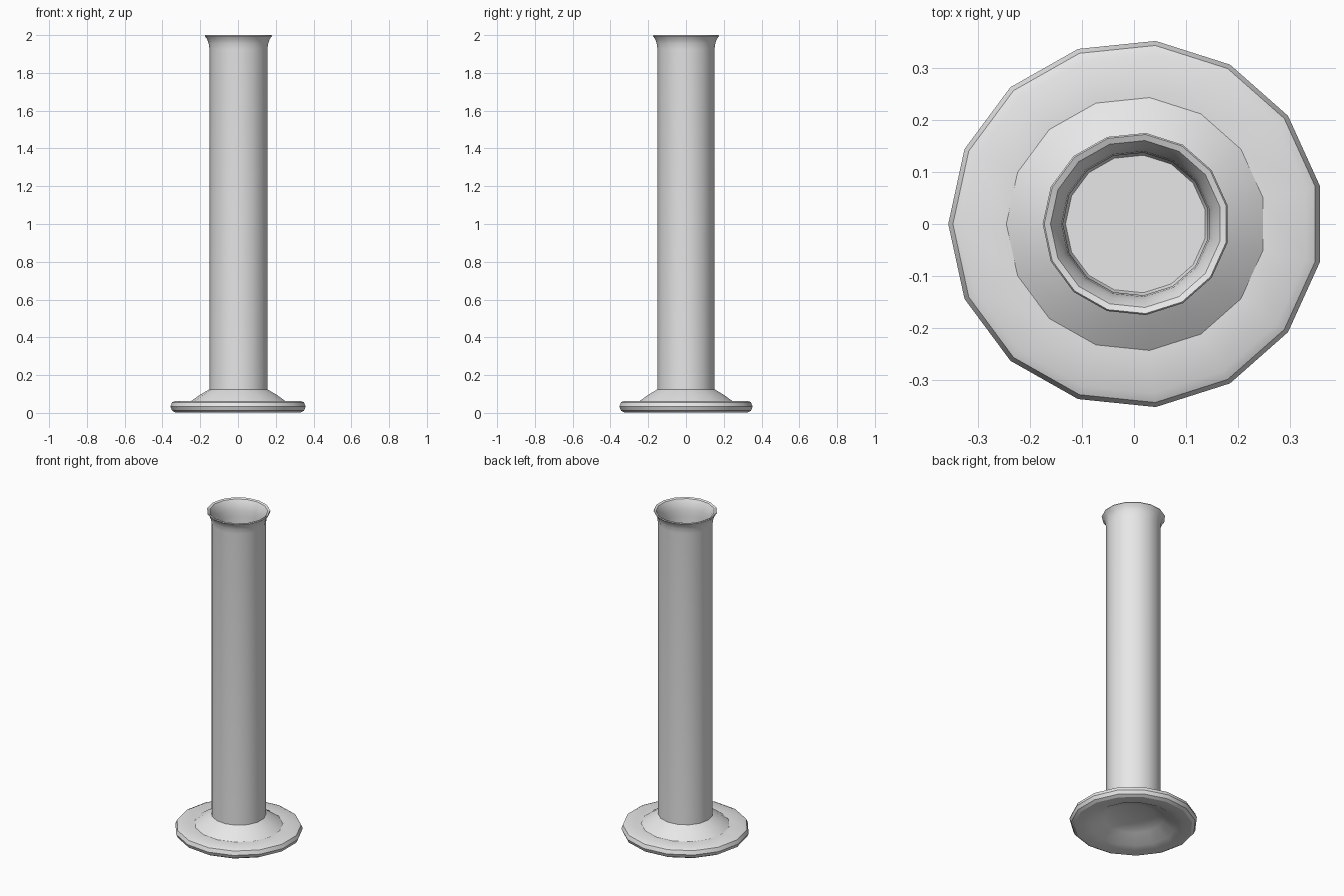
import bpy, bmesh, math

if "Cube" in bpy.data.objects:
    bpy.data.objects.remove(bpy.data.objects["Cube"])

SIDES = 15
Y_SCALE = 0.98     # the model is very slightly narrower front to back
SHIFT = 0.004      # centres the odd-sided outline on x = 0

grey = bpy.data.materials.new("light grey")
grey.diffuse_color = (0.8, 0.8, 0.8, 1)
grey.use_nodes = True
grey.node_tree.nodes["Principled BSDF"].inputs["Base Color"].default_value = grey.diffuse_color


def lathe(name, profile):
    """Spin (radius, height) points; radius 0 makes a closing cap."""
    bm = bmesh.new()
    rings = []
    for r, z in profile:
        rings.append([bm.verts.new((SHIFT + r * math.cos(a), Y_SCALE * r * math.sin(a), z))
                      for a in (math.pi + 2 * math.pi * k / SIDES for k in range(SIDES))])
    for lo, hi in zip(rings, rings[1:]):
        for k in range(SIDES):
            n = (k + 1) % SIDES
            bm.faces.new((lo[k], lo[n], hi[n], hi[k]))
    bm.faces.new(rings[0][::-1])
    bm.faces.new(rings[-1])
    bmesh.ops.recalc_face_normals(bm, faces=bm.faces)
    mesh = bpy.data.meshes.new(name)
    bm.to_mesh(mesh)
    bm.free()
    mesh.materials.append(grey)
    ob = bpy.data.objects.new(name, mesh)
    bpy.context.collection.objects.link(ob)
    bpy.context.view_layer.objects.active = ob
    ob.select_set(True)
    bpy.ops.object.shade_smooth_by_angle(angle=math.radians(30))
    ob.select_set(False)
    return ob


# One continuous wall: hollow foot underneath, flange, cone, tube, flared lip, inner wall, floor
lathe("cylinder_vessel", [
    # recess under the foot
    (0.115, 0.075), (0.17, 0.055), (0.245, 0.015), (0.29, 0.004),
    # rounded flange
    (0.335, 0.002), (0.353, 0.012), (0.362, 0.033), (0.353, 0.056), (0.335, 0.064),
    # cone of the foot
    (0.25, 0.064), (0.205, 0.096), (0.155, 0.125),
    # tube and flared lip
    (0.155, 1.925), (0.159, 1.955), (0.167, 1.978), (0.18, 1.995), (0.177, 2.0),
    # inside of the tube
    (0.165, 1.995), (0.152, 1.972), (0.144, 1.935), (0.141, 1.90),
    (0.141, 0.125), (0.136, 0.115),
])
